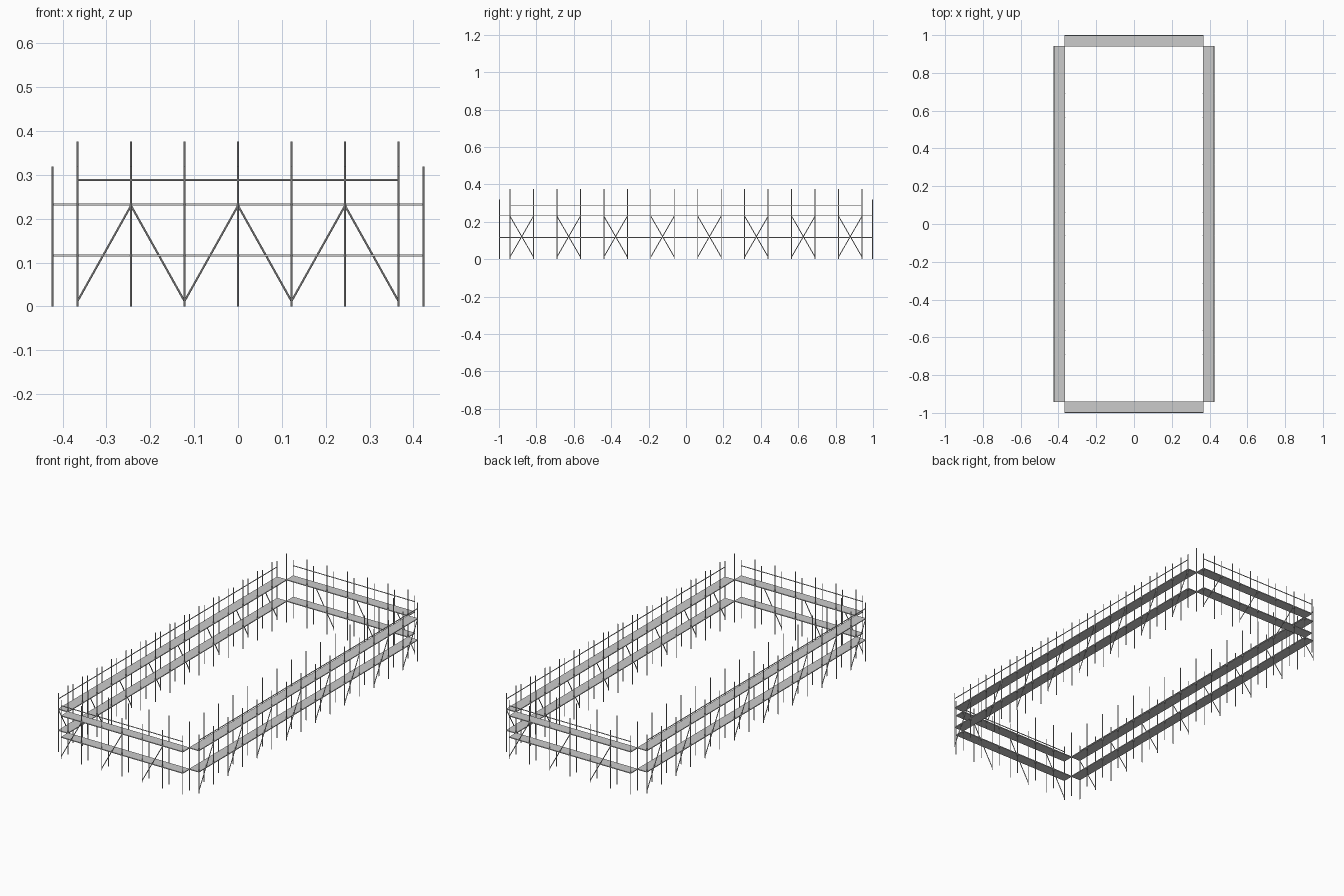
import bpy, bmesh, math
from mathutils import Vector, Matrix

if "Cube" in bpy.data.objects:
    bpy.data.objects.remove(bpy.data.objects["Cube"])

R = 0.0023              # pole radius
IX, IY = 0.366, 0.941   # inner pole lines
W = 0.057               # scaffold width
LIFTS = (0.116, 0.232)  # deck levels
DECK_T = 0.0045
RAIL_Z, OUTER_H, INNER_H = 0.288, 0.319, 0.376


def finish(bm, name, rot):
    bmesh.ops.transform(bm, matrix=rot, verts=bm.verts)
    me = bpy.data.meshes.new(name)
    bm.to_mesh(me)
    bm.free()
    ob = bpy.data.objects.new(name, me)
    bpy.context.collection.objects.link(ob)


def pole(bm, a, b):
    a, b = Vector(a), Vector(b)
    d = b - a
    m = Matrix.Translation((a + b) / 2) @ d.to_track_quat('Z', 'Y').to_matrix().to_4x4()
    bmesh.ops.create_cone(bm, cap_ends=True, segments=8, radius1=R, radius2=R,
                          depth=d.length, matrix=m)


def box(bm, center, size):
    m = Matrix.Translation(center) @ Matrix.Diagonal((*size, 1))
    bmesh.ops.create_cube(bm, size=1, matrix=m)


def run(name, half, dist, bays, angle):
    """One scaffold run, built facing -y and then turned into place."""
    rot = Matrix.Rotation(angle, 4, 'Z')
    xs = [-half + 2 * half * i / bays for i in range(bays + 1)]
    yi, yo = -dist, -dist - W

    # standards: short outer row, tall inner row (corner pole shared by two runs)
    bm = bmesh.new()
    for x in xs:
        pole(bm, (x, yo, 0), (x, yo, OUTER_H))
    for x in xs[:-1]:
        pole(bm, (x, yi, 0), (x, yi, INNER_H))
    finish(bm, name + "_posts", rot)

    # walking decks
    bm = bmesh.new()
    for z in LIFTS:
        box(bm, (0, (yi + yo) / 2, z), (2 * half + R, W + R, DECK_T))
    finish(bm, name + "_decks", rot)

    # outer guard rail
    bm = bmesh.new()
    pole(bm, (-half, yo, RAIL_Z), (half, yo, RAIL_Z))
    finish(bm, name + "_guard_rail", rot)

    # diagonal braces in every second bay
    bm = bmesh.new()
    for i in range(0, bays, 2):
        pole(bm, (xs[i], yo, 0.012), (xs[i + 1], yo, 0.23))
    finish(bm, name + "_braces", rot)


run("front", IX, IY, 6, 0)
run("right", IY, IX, 15, math.pi / 2)
run("back", IX, IY, 6, math.pi)
run("left", IY, IX, 15, -math.pi / 2)
